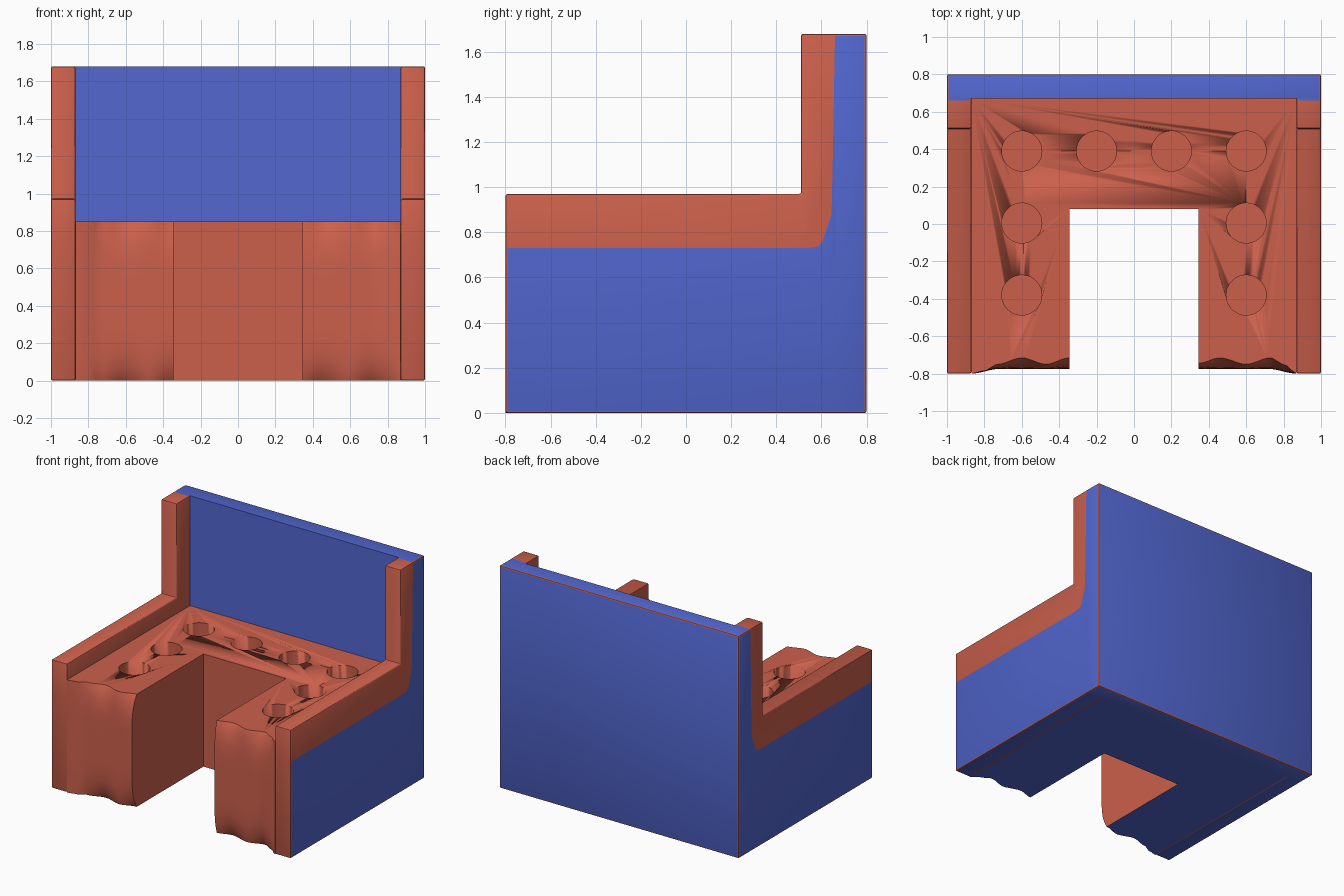
import bpy
import bmesh
import math
from mathutils import Vector

old = bpy.data.objects.get("Cube")
if old:
    bpy.data.objects.remove(old, do_unlink=True)


def make_material(name, color):
    mat = bpy.data.materials.new(name)
    mat.use_nodes = True
    mat.diffuse_color = color
    for node in mat.node_tree.nodes:
        if node.type == "BSDF_PRINCIPLED":
            node.inputs["Base Color"].default_value = color
    return mat


RED = make_material("brick_red", (0.60, 0.117, 0.072, 1))
BLUE = make_material("royal_blue", (0.084, 0.135, 0.63, 1))

HALF, INNER = 1.0, 0.87          # outer and inner faces of the side walls
FRONT, PANEL, BACK = -0.8, 0.67, 0.8
SEAT, TOP = 0.85, 1.68
SLOT, SLOT_END = 0.345, 0.08     # opening between the two arms


def finish(name, bm, angle=35):
    bmesh.ops.recalc_face_normals(bm, faces=bm.faces)
    mesh = bpy.data.meshes.new(name)
    bm.to_mesh(mesh)
    bm.free()
    mesh.materials.append(RED)
    mesh.materials.append(BLUE)
    for poly in mesh.polygons:
        poly.use_smooth = True
    mesh.set_sharp_from_angle(angle=math.radians(angle))
    obj = bpy.data.objects.new(name, mesh)
    bpy.context.collection.objects.link(obj)
    return obj


def soften(bm, width=0.009):
    """Round the sharp edges, leaving the joint with the back panel square."""
    edges = [e for e in bm.edges
             if len(e.link_faces) == 2 and e.calc_face_angle() > 0.5
             and not all(abs(v.co.y - PANEL) < 0.001 for v in e.verts)]
    bmesh.ops.bevel(bm, geom=edges, offset=width, segments=2,
                    profile=0.5, affect="EDGES")


# Side walls: a low rail rising into a post, blue outside below the border line
border = [(FRONT, 0.73), (0.53, 0.73), (0.585, 0.737), (0.605, 0.76),
          (0.645, 0.88), (0.652, 1.2), (0.66, TOP)]
red_edge = [(0.51, TOP), (0.51, 0.97), (FRONT, 0.97)]
blue_edge = [(PANEL, TOP), (PANEL, 0), (FRONT, 0)]


def side_wall(name, sign):
    bm = bmesh.new()
    points = border + red_edge + blue_edge
    outer = [bm.verts.new((sign * HALF, y, z)) for y, z in points]
    inner = [bm.verts.new((sign * INNER, y, z)) for y, z in points]
    nb, nr = len(border), len(red_edge)
    red_loop = list(range(nb + nr))
    blue_loop = list(range(nb)) + list(range(nb + nr, len(points)))
    for ring in (outer, inner):
        bm.faces.new([ring[i] for i in red_loop])
        face = bm.faces.new([ring[i] for i in blue_loop])
        face.material_index = 1 if ring is outer else 0
    # Rim of the combined outline
    for loop in (red_loop[nb - 1:] + [0], blue_loop[nb - 1:] + [0]):
        for a, b in zip(loop, loop[1:]):
            bm.faces.new([outer[a], outer[b], inner[b], inner[a]])
    bmesh.ops.recalc_face_normals(bm, faces=bm.faces)
    for face in bm.faces:
        mid = face.calc_center_median()
        if face.normal.z < -0.9 or (face.normal.z > 0.9 and mid.y > 0.66):
            face.material_index = 1
    soften(bm)
    return finish(name, bm)


side_wall("left_side_wall", 1)
side_wall("right_side_wall", -1)

# Back panel
bm = bmesh.new()
bmesh.ops.create_cube(bm, size=1)
for v in bm.verts:
    v.co = Vector((v.co.x * 2 * HALF,
                   PANEL if v.co.y < 0 else BACK,
                   0 if v.co.z < 0 else TOP))
for face in bm.faces:
    face.material_index = 1
soften(bm)
finish("back_panel", bm)

# Ragged front edge of each arm, as (distance from centre, depth)
left_edge = [(0.345, -0.745), (0.46, -0.715), (0.6, -0.75),
             (0.73, -0.715), (0.8, -0.75), (0.87, -0.8)]
right_edge = [(0.345, -0.715), (0.47, -0.75), (0.6, -0.715),
              (0.73, -0.75), (0.8, -0.785), (0.87, -0.8)]


def ease(t):
    t = max(0.0, min(1.0, t))
    return t * t * (3 - 2 * t)


def along(keys, x):
    for (x0, y0), (x1, y1) in zip(keys, keys[1:]):
        if x <= x1 + 0.001:
            return y0 + (y1 - y0) * ease((x - x0) / (x1 - x0))
    return keys[-1][1]


def front_depth(x, z):
    a = abs(x)
    bulge = -0.775 - 0.025 * ease((a - 0.72) / 0.15)
    rim = along(left_edge if x > 0 else right_edge, a)
    return bulge + (rim - bulge) * abs(2 * z / SEAT - 1) ** 5


# Seat body: a U-shaped block with ragged arm fronts
STEPS = 20
arm = [SLOT + (INNER - SLOT) * i / STEPS for i in range(STEPS + 1)]
outline = [(INNER, PANEL), (-INNER, PANEL)]
outline += [(-x, FRONT) for x in reversed(arm)]
outline += [(-SLOT, SLOT_END), (SLOT, SLOT_END)]
outline += [(x, FRONT) for x in arm]

bm = bmesh.new()
base = [bm.verts.new((x, y, 0)) for x, y in outline]
cap = [bm.verts.new((x, y, SEAT)) for x, y in outline]
bm.faces.new(base).material_index = 1
bm.faces.new(cap)
for i in range(len(outline)):
    j = (i + 1) % len(outline)
    bm.faces.new([base[i], base[j], cap[j], cap[i]])
for k in range(1, 18):
    height = SEAT * (1 - math.cos(math.pi * k / 18)) / 2
    bmesh.ops.bisect_plane(bm, geom=bm.verts[:] + bm.edges[:] + bm.faces[:],
                           plane_co=(0, 0, height), plane_no=(0, 0, 1))
for v in bm.verts:
    if v.co.y < FRONT + 0.001:
        v.co.y = front_depth(v.co.x, v.co.z)
body = finish("seat_body", bm, 40)

# Round cup holes sunk into the seat
HOLE_DEPTH = 0.25
holes = [(s * 0.6, y) for s in (-1, 1) for y in (0.39, 0.005, -0.38)]
holes += [(-0.2, 0.39), (0.2, 0.39)]
bm = bmesh.new()
for x, y in holes:
    made = bmesh.ops.create_cone(bm, cap_ends=True, segments=40, radius1=0.107,
                                 radius2=0.107, depth=2 * HOLE_DEPTH)
    bmesh.ops.translate(bm, verts=made["verts"], vec=(x, y, SEAT))
cutter = finish("hole_cutter", bm)
cutter.hide_render = True

cut = body.modifiers.new("cup_holes", "BOOLEAN")
cut.operation = "DIFFERENCE"
cut.solver = "EXACT"
cut.object = cutter
bpy.context.view_layer.objects.active = body
bpy.ops.object.modifier_apply(modifier=cut.name)
bpy.data.objects.remove(cutter, do_unlink=True)
